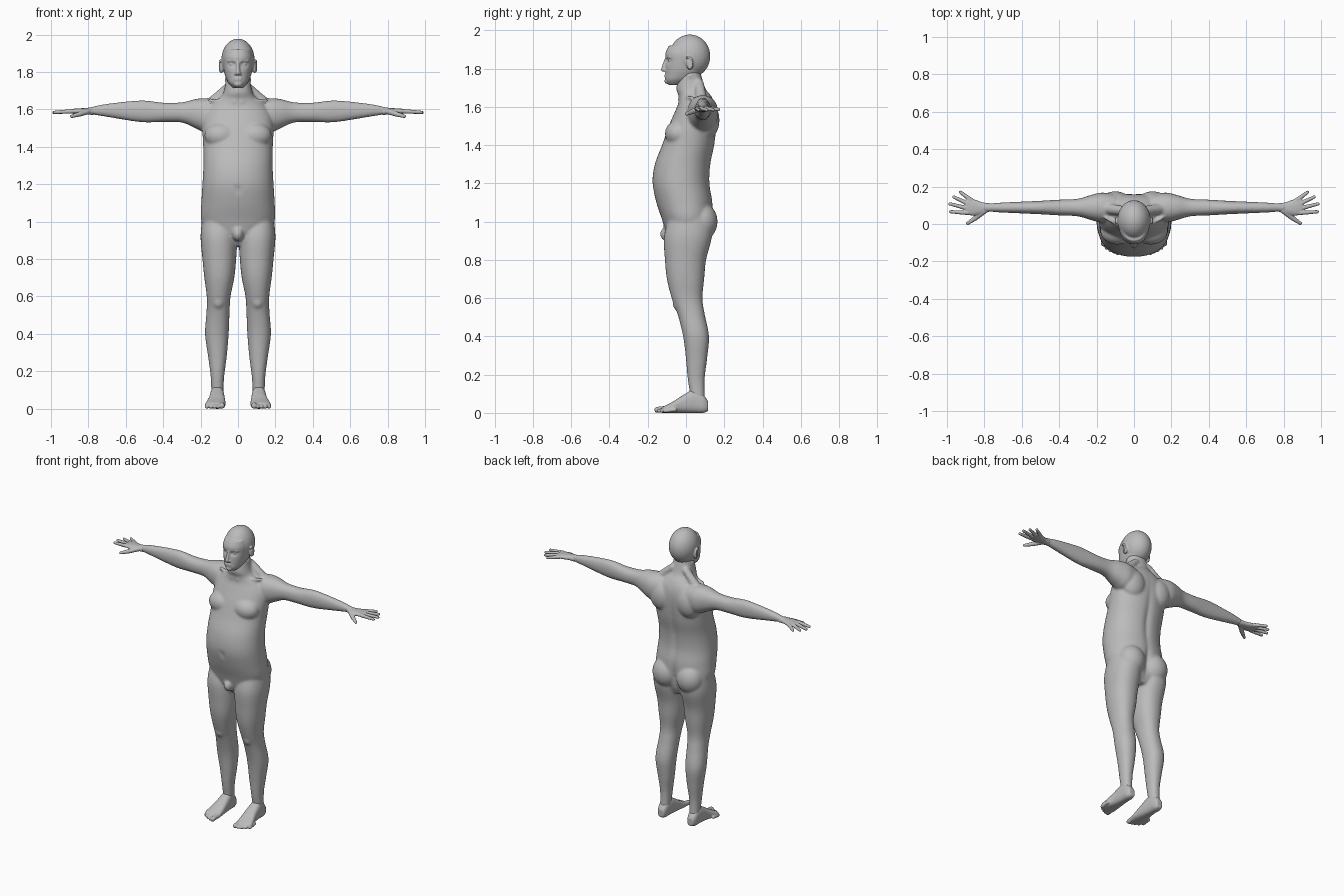
import bpy, bmesh, math
from mathutils import Vector, Matrix

cube = bpy.data.objects.get("Cube")
if cube:
    bpy.data.objects.remove(cube, do_unlink=True)

grey = bpy.data.materials.new("plain_grey")
grey.use_nodes = True
tone = (0.5, 0.5, 0.5, 1)
grey.diffuse_color = tone
grey.node_tree.nodes["Principled BSDF"].inputs["Base Color"].default_value = tone
sides = {"left": 1, "right": -1}


def resample(rows, steps=5):
    """Smoothly add sections between the given ones."""
    rows = [Vector(row) for row in rows]
    result = []
    for i in range(len(rows) - 1):
        start, end = rows[i], rows[i + 1]
        tangent_in = (end - rows[max(i - 1, 0)]) / 2
        tangent_out = (rows[min(i + 2, len(rows) - 1)] - start) / 2
        for k in range(steps):
            t = k / steps
            ease = t * t * (3 - 2 * t)
            result.append(start.lerp(end, ease) + tangent_in * (t * (1 - t) ** 2)
                          - tangent_out * (t * t * (1 - t)))
    return result + [rows[-1]]


def loft(bm, rows, axis, side=1, power=2.2, segments=64):
    """Skin rounded sections: position on axis, then low and high on the other two."""
    rings = []
    for along, low_a, high_a, low_b, high_b in resample(rows):
        ring = []
        for k in range(segments):
            angle = math.tau * k / segments
            c, s = math.cos(angle), math.sin(angle)
            c = math.copysign(abs(c) ** (2 / power), c)
            s = math.copysign(abs(s) ** (2 / power), s)
            a = (low_a + high_a) / 2 + (high_a - low_a) / 2 * c
            b = (low_b + high_b) / 2 + (high_b - low_b) / 2 * s
            x, y, z = {"x": (along, a, b), "y": (a, along, b), "z": (a, b, along)}[axis]
            ring.append(bm.verts.new((x * side, y, z)))
        rings.append(ring)
    for lower, upper in zip(rings, rings[1:]):
        for k in range(segments):
            bm.faces.new((lower[k], lower[k - 1], upper[k - 1], upper[k]))
    bm.faces.new(rings[0])
    bm.faces.new(rings[-1])


def capsule(bm, start, end, start_radius, end_radius, side=1):
    """Tapered rod with round ends."""
    start, end = (Vector((x * side, y, z)) for x, y, z in (start, end))
    turn = (end - start).to_track_quat("Z", "Y")
    ball = bmesh.ops.create_uvsphere(bm, u_segments=16, v_segments=11, radius=1)
    for vert in ball["verts"]:
        if vert.co.z > 0:
            vert.co = end + turn @ (vert.co * end_radius)
        else:
            vert.co = start + turn @ (vert.co * start_radius)


def blob(bm, centre, radii, side=1):
    """Ellipsoid swelling."""
    x, y, z = centre
    place = Matrix.Translation((x * side, y, z)) @ Matrix.Diagonal((*radii, 1))
    bmesh.ops.create_uvsphere(bm, u_segments=32, v_segments=20, radius=1, matrix=place)


def dent(bm, x, z, width, height, push):
    """Press a soft hollow into both sides: positive from the front, negative from the back."""
    for vert in bm.verts:
        if vert.co.y * push < 0:
            distance = math.hypot((abs(vert.co.x) - x) / width, (vert.co.z - z) / height)
            vert.co.y += push * math.exp(-distance ** 2)


def finish(bm, name, voxel, smoothing):
    """Fuse the overlapping shapes into one smooth skin."""
    bmesh.ops.recalc_face_normals(bm, faces=bm.faces)
    mesh = bpy.data.meshes.new(name)
    bm.to_mesh(mesh)
    bm.free()
    mesh.materials.append(grey)
    part = bpy.data.objects.new(name, mesh)
    bpy.context.collection.objects.link(part)
    fuse = part.modifiers.new("fuse", "REMESH")
    fuse.mode = "VOXEL"
    fuse.voxel_size = voxel
    fuse.use_smooth_shade = True
    relax = part.modifiers.new("relax", "SMOOTH")
    relax.factor = 0.5
    relax.iterations = smoothing


# torso and neck: height, half width, front, back
torso = [(.87, .09, -.06, .09), (.93, .16, -.1, .12), (1.01, .197, -.125, .14),
         (1.1, .196, -.155, .14), (1.2, .19, -.175, .125), (1.3, .185, -.163, .13),
         (1.4, .186, -.125, .15), (1.5, .19, -.09, .16), (1.57, .18, -.06, .16),
         (1.62, .15, -.04, .15), (1.66, .1, -.04, .13), (1.7, .075, -.05, .1),
         (1.8, .06, -.03, .07)]
body = bmesh.new()
loft(body, [(z, -half, half, front, back) for z, half, front, back in torso], "z")
dent(body, x=0, z=1.3, width=.02, height=.2, push=-.012)
dent(body, x=0, z=1, width=.02, height=.08, push=-.02)
dent(body, x=0, z=1.17, width=.012, height=.012, push=.014)
blob(body, centre=(0, -.095, .935), radii=(.03, .04, .04))

# leg: height, inner, outer, front, back
leg = [(1.02, .02, .19, -.09, .13), (.92, .005, .2, -.115, .135), (.8, .01, .19, -.11, .105),
       (.7, .02, .18, -.1, .095), (.6, .04, .167, -.075, .086), (.52, .045, .168, -.045, .097),
       (.4, .05, .176, -.015, .12), (.28, .06, .16, 0, .11), (.17, .074, .146, .01, .097),
       (.05, .08, .142, .03, .1)]
# arm: distance out, half depth, underside, top
arm = [(.1, .07, 1.49, 1.65), (.17, .08, 1.475, 1.66), (.23, .067, 1.5, 1.655),
       (.3, .047, 1.53, 1.638), (.4, .042, 1.533, 1.636), (.52, .035, 1.532, 1.648),
       (.7, .027, 1.56, 1.63), (.78, .022, 1.573, 1.614), (.82, .024, 1.577, 1.606)]
arm_depth = .088
for side in sides.values():
    loft(body, leg, "z", side)
    loft(body, [(x, arm_depth - half, arm_depth + half, low, high)
                for x, half, low, high in arm], "x", side)
    # chest, shoulder blade, buttock, kneecap
    blob(body, (.09, -.04, 1.46), (.09, .07, .07), side)
    blob(body, (.1, .11, 1.53), (.085, .065, .1), side)
    blob(body, (.09, .08, 1), (.09, .085, .1), side)
    blob(body, (.105, -.035, .575), (.035, .035, .045), side)
    # collarbone, neck slope, neck cord
    capsule(body, (.02, -.03, 1.64), (.15, .03, 1.65), .013, .01, side)
    capsule(body, (.05, .07, 1.72), (.13, .08, 1.645), .025, .03, side)
    capsule(body, (.06, .02, 1.76), (.015, -.03, 1.65), .013, .01, side)
finish(body, "body", voxel=.007, smoothing=9)

# head: round cranium, then the face as height, half width, front, back
head = bmesh.new()
blob(head, centre=(0, .02, 1.865), radii=(.089, .107, .113))
face = [(1.715, .025, -.09, -.03), (1.74, .05, -.108, .03), (1.77, .065, -.108, .075),
        (1.8, .074, -.107, .1), (1.84, .08, -.105, .11), (1.88, .08, -.107, .11),
        (1.92, .07, -.09, .1)]
loft(head, [(z, -half, half, front, back) for z, half, front, back in face], "z")
dent(head, x=.034, z=1.842, width=.018, height=.013, push=.015)
# nose, lips, chin
capsule(head, (0, -.104, 1.85), (0, -.119, 1.795), .008, .012)
for lip_height in (1.757, 1.767):
    capsule(head, (-.015, -.107, lip_height), (.015, -.107, lip_height), .005, .005)
blob(head, centre=(0, -.097, 1.735), radii=(.022, .016, .015))
for side in sides.values():
    # eye, nostril, brow
    blob(head, (.033, -.081, 1.842), (.014, .013, .01), side)
    blob(head, (.012, -.108, 1.79), (.008, .01, .008), side)
    capsule(head, (.014, -.1, 1.86), (.05, -.083, 1.86), .008, .007, side)
    # ear with a raised rim
    blob(head, (.088, .02, 1.825), (.01, .018, .032), side)
    rim = [(.097, .012 + .02 * math.sin(turn / 2), 1.83 + .032 * math.cos(turn / 2))
           for turn in range(-1, 6)]
    for start, end in zip(rim, rim[1:]):
        capsule(head, start, end, .005, .005, side)
finish(head, "head", voxel=.0045, smoothing=2)

# hand: distance out, front edge, back edge, half thickness
palm = [(.77, .067, .11, .02), (.81, .055, .116, .017), (.85, .046, .13, .016),
        (.885, .048, .14, .013), (.9, .06, .13, .01)]
palm_height = 1.59
finger_lengths = [.09, .1, .09, .07]
for name, side in sides.items():
    hand = bmesh.new()
    loft(hand, [(x, front, back, palm_height - half, palm_height + half)
                for x, front, back, half in palm], "x", side)
    # four fanned fingers, then the thumb
    for i, length in enumerate(finger_lengths):
        spread = .06 + .19 * i
        knuckle = Vector((.89 - .002 * i * i, .06 + .023 * i, palm_height))
        tip = knuckle + length * Vector((math.cos(spread), math.sin(spread), -.06))
        capsule(hand, knuckle, tip, .0125, .009, side)
    thumb_joint = (.85, .03, 1.574)
    capsule(hand, (.8, .07, palm_height), thumb_joint, .016, .0135, side)
    capsule(hand, thumb_joint, (.89, .003, 1.563), .0135, .009, side)
    finish(hand, name + "_hand", voxel=.004, smoothing=2)

# foot: distance back, inner, outer, sole, top
foot = [(.116, .09, .132, .01, .06), (.09, .08, .144, 0, .095), (.04, .075, .148, 0, .12),
        (-.02, .07, .155, 0, .09), (-.07, .067, .168, 0, .058), (-.105, .068, .174, 0, .04),
        (-.125, .072, .155, 0, .03)]
for name, side in sides.items():
    sole = bmesh.new()
    loft(sole, foot, "y", side, power=2.6)
    # big toe first, the others stepping back
    for i in range(5):
        radius = .011 if i else .016
        tip = Vector((.086 + .02 * i, -.15 + .0026 * i * i, radius))
        capsule(sole, tip + Vector((0, .05, .006)), tip, radius, radius, side)
    finish(sole, name + "_foot", voxel=.0045, smoothing=2)
